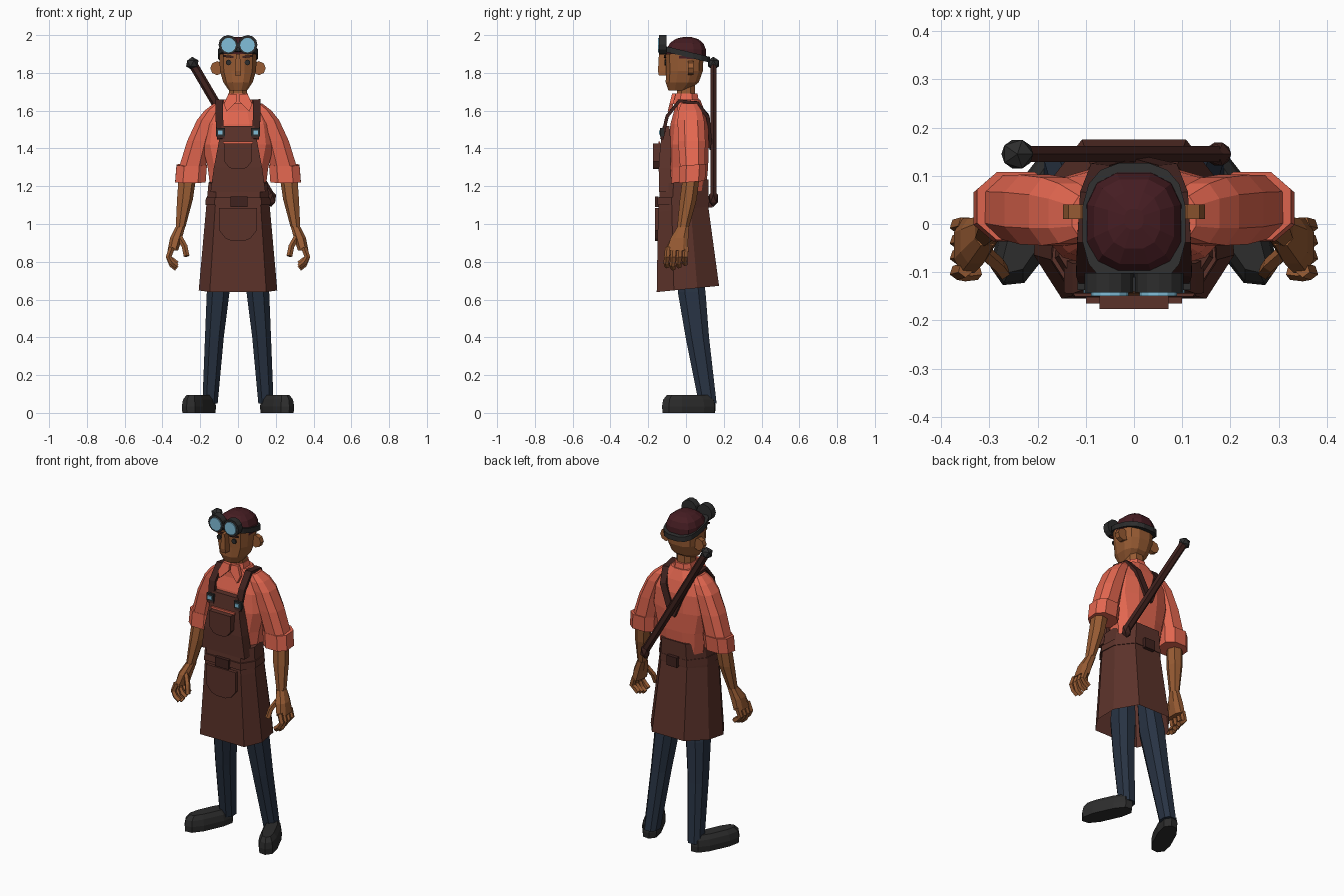
import bpy, bmesh, math
from mathutils import Vector, Matrix

if "Cube" in bpy.data.objects:
    bpy.data.objects.remove(bpy.data.objects["Cube"])


def material(name, r, g, b):
    m = bpy.data.materials.new(name)
    m.diffuse_color = (r, g, b, 1)
    m.use_nodes = True
    m.node_tree.nodes["Principled BSDF"].inputs["Base Color"].default_value = m.diffuse_color
    return m


SKIN = material("skin brown", .31, .105, .033)
SHIRT = material("coral shirt", .77, .135, .08)
APRON = material("apron brown", .105, .032, .023)
LEATHER = material("dark leather", .05, .016, .013)
CAP = material("maroon cap", .06, .012, .016)
GREY = material("charcoal", .026, .026, .026)
NAVY = material("navy cloth", .021, .033, .056)
LENS = material("lens blue", .22, .52, .70)


def finish(name, bm, mat, mirror=False):
    bmesh.ops.recalc_face_normals(bm, faces=bm.faces)
    me = bpy.data.meshes.new(name)
    bm.to_mesh(me)
    bm.free()
    me.materials.append(mat)
    ob = bpy.data.objects.new(name, me)
    bpy.context.collection.objects.link(ob)
    if mirror:
        ob.modifiers.new("mirror", 'MIRROR').use_mirror_merge = False
    return ob


def skin(name, rings, mat, mirror=False, caps=(True, True)):
    bm = bmesh.new()
    vs = [[bm.verts.new(p) for p in r] for r in rings]
    n = len(rings[0])
    for a, b in zip(vs, vs[1:]):
        for i in range(n):
            j = (i + 1) % n
            bm.faces.new((a[i], a[j], b[j], b[i]))
    if caps[0]:
        bm.faces.new(vs[0][::-1])
    if caps[1]:
        bm.faces.new(vs[-1])
    return finish(name, bm, mat, mirror)


def oval(n, p=2.0):
    # unit superellipse outline
    out = []
    for i in range(n):
        a = 2 * math.pi * (i + .5) / n
        c, s = math.cos(a), math.sin(a)
        out.append((math.copysign(abs(c) ** (2 / p), c), math.copysign(abs(s) ** (2 / p), s)))
    return out


def loft(name, sections, mat, prof=None, mirror=False, rot=0, shear=0, caps=(True, True)):
    # stacked horizontal outlines: (x, y, z, half width, half depth)
    prof = prof or oval(8, 2.5)
    turn = Matrix.Rotation(rot, 3, 'Z')
    rings = []
    for x, y, z, rx, ry in sections:
        ring = []
        for u, v in prof:
            p = Vector((x, y, z)) + turn @ Vector((u * rx, v * ry, 0))
            p.z += shear * p.y
            ring.append(p)
        rings.append(ring)
    return skin(name, rings, mat, mirror, caps)


def bar(name, pts, w, t, mat, hint=(1, 0, 0), n=4, mirror=False):
    # strap or rod following a path
    pts = [Vector(p) for p in pts]
    k = math.sqrt(2) if n == 4 else 1
    rings = []
    for i, p in enumerate(pts):
        d = (pts[min(i + 1, len(pts) - 1)] - pts[max(i - 1, 0)]).normalized()
        s = Vector(hint)
        s = (s - d * s.dot(d)).normalized()
        u = d.cross(s)
        rings.append([p + s * (w * k * math.cos(a)) + u * (t * k * math.sin(a))
                      for a in [2 * math.pi * (j + .5) / n for j in range(n)]])
    return skin(name, rings, mat, mirror)


def plate(name, outline, y, thick, mat, mirror=False, slope=0):
    # flat xz outline, front at y, thickened backwards
    z0 = outline[0][1]
    rings = [[Vector((x, yy + slope * (z - z0), z)) for x, z in outline] for yy in (y, y + thick)]
    return skin(name, rings, mat, mirror)


def disc(x, z, r, n=12):
    return [(x + r * math.cos(2 * math.pi * i / n), z + r * math.sin(2 * math.pi * i / n)) for i in range(n)]


def rect(x, z, w, h):
    return [(x - w, z - h), (x + w, z - h), (x + w, z + h), (x - w, z + h)]


def ball(name, loc, size, mat, mirror=False):
    bm = bmesh.new()
    bmesh.ops.create_icosphere(bm, subdivisions=1, radius=1)
    bmesh.ops.scale(bm, vec=size, verts=bm.verts)
    bmesh.ops.translate(bm, vec=loc, verts=bm.verts)
    return finish(name, bm, mat, mirror)


# head
HEAD = oval(12, 2.6)
loft("head", [(0, -.04, 1.708, .05, .055), (0, -.02, 1.75, .08, .09),
              (0, -.008, 1.81, .098, .1), (0, -.008, 1.9, .102, .104)], SKIN, HEAD)
loft("neck", [(0, 0, 1.62, .055, .055), (0, 0, 1.74, .05, .05)], SKIN)
loft("nose", [(0, -.115, 1.785, .024, .04), (0, -.12, 1.81, .024, .04),
              (0, -.118, 1.9, .014, .036)], SKIN, oval(4, 2))
plate("ear", disc(.11, 1.825, .037, 8), .01, .03, SKIN, True)
plate("eye", disc(.05, 1.855, .015, 8), -.114, .009, GREY, True)
plate("eyebrow", [(.025, 1.878), (.08, 1.885), (.08, 1.895), (.025, 1.89)], -.116, .009, LEATHER, True)

# cap and goggles
loft("cap", [(0, .002, 1.875, .102, .108), (0, .002, 1.925, .1, .107), (0, .005, 1.958, .085, .09),
             (0, .008, 1.98, .055, .06), (0, .01, 1.99, .02, .022)], CAP, HEAD, shear=-.03)
loft("goggle_strap", [(0, 0, 1.885, .108, .128), (0, 0, 1.915, .108, .128)], GREY, oval(16, 2.7), shear=-.24)
plate("goggle_rim", disc(.052, 1.949, .051), -.142, .04, GREY, True)
plate("goggle_lens", disc(.05, 1.947, .039), -.149, .008, LENS, True)
plate("goggle_bridge", rect(0, 1.945, .02, .012), -.14, .03, GREY)

# shirt
loft("shirt_body", [(0, .005, 1.15, .145, .1), (0, .012, 1.3, .165, .108), (0, .014, 1.42, .195, .11),
                    (0, .018, 1.53, .18, .103), (0, .018, 1.6, .145, .083),
                    (0, .008, 1.66, .075, .068)], SHIRT, oval(12, 2.5))
loft("collar", [(0, 0, 1.635, .072, .075), (0, .003, 1.69, .055, .062)], SHIRT)
plate("collar_flap", [(.005, 1.685), (.005, 1.65), (.06, 1.595), (.075, 1.635), (.05, 1.69)],
      -.075, .02, SHIRT, True, .25)
loft("sleeve", [(.1, .016, 1.638, .03, .045), (.135, .022, 1.6, .045, .066), (.165, .026, 1.55, .056, .075),
                (.205, .03, 1.44, .068, .077), (.245, .035, 1.29, .075, .07)], SHIRT, mirror=True)
loft("sleeve_cuff", [(.252, .032, 1.22, .086, .073), (.245, .037, 1.31, .086, .075)], SHIRT,
     mirror=True, shear=.08)

# arms and hands
loft("forearm", [(.268, .03, 1.27, .05, .045), (.283, .012, 1.13, .044, .046),
                 (.305, -.015, .985, .027, .032)], SKIN, oval(7), True)
loft("palm", [(.305, -.015, .985, .027, .032), (.328, -.035, .925, .034, .05),
              (.345, -.045, .86, .03, .06)], SKIN, mirror=True)
for i in range(4):
    y = -.095 + i * .032
    d = .012 * abs(i - 1)
    bar("finger", [(.35, y, .875), (.367, y - .005, .825), (.35, y - .008, .785 + d), (.325, y - .005, .765 + d)],
        .016, .016, SKIN, (0, 1, 0), 5, True)
bar("thumb", [(.315, -.055, .94), (.282, -.085, .88), (.272, -.1, .83)], .016, .016, SKIN, (0, 1, 0), 5, True)

# apron
WRAP = [(-.72, -1), (.72, -1), (1, -.45), (.95, .3), (.52, 1), (-.52, 1), (-.95, .3), (-1, -.45)]
loft("apron_skirt", [(0, .01, .655, .208, .165), (0, -.015, 1.08, .17, .133), (0, -.008, 1.225, .156, .128)],
     APRON, WRAP, shear=.1, caps=(False, True))
loft("apron_bib", [(0, -.108, 1.17, .148, .036), (0, -.113, 1.3, .13, .032), (0, -.108, 1.4, .11, .03),
                   (0, -.105, 1.52, .088, .018)], APRON, oval(4, 40))
loft("apron_belt", [(0, -.015, 1.1, .173, .137), (0, -.015, 1.14, .17, .135)], APRON, WRAP)
plate("belt_buckle", rect(.005, 1.118, .045, .028), -.165, .02, LEATHER)
plate("back_buckle", rect(0, 1.118, .035, .03), .11, .03, LEATHER)


def pocket(name, x, top, w, h, y, thick):
    c = .35 * w
    o = [(x - w, top), (x - w, top - h + c * 1.6), (x - w + c, top - h + c * .35), (x - w * .3, top - h)]
    o += [(2 * x - a, b) for a, b in reversed(o)]
    plate(name, o, y, thick, APRON)


pocket("skirt_pocket", 0, 1.085, .1, .175, -.165, .02)
pocket("bib_pocket", 0, 1.425, .072, .135, -.176, .05)
plate("pocket_piping", rect(0, 1.431, .08, .006), -.146, .009, SHIRT)

# shoulder straps, meeting on the back
bar("shoulder_strap", [(.09, -.128, 1.45), (.1, -.1, 1.57), (.098, -.035, 1.652), (.092, .06, 1.64),
                       (.07, .115, 1.57), (0, .132, 1.40)], .02, .009, LEATHER, mirror=True)
plate("strap_clip", rect(.093, 1.485, .024, .022), -.137, .02, GREY, True)
plate("strap_clip_face", rect(.093, 1.485, .012, .01), -.143, .008, LENS, True)

# rod carried on the back
bar("rod", [(-.235, .145, 1.84), (-.1, .145, 1.61), (.17, .145, 1.15)], .019, .024, LEATHER, (0, 1, 0), 6)
ball("rod_head", (-.242, .145, 1.85), (.037, .035, .035), GREY)
ball("rod_end", (.175, .145, 1.135), (.03, .028, .045), LEATHER)

# trousers and shoes
loft("trouser_leg", [(.085, .015, .86, .055, .06), (.105, .03, .64, .064, .078), (.125, .06, .4, .053, .066),
                     (.148, .115, .05, .043, .05)], NAVY, mirror=True)
loft("shoe", [(.207, .015, 0, .054, .153), (.207, .015, .035, .057, .156), (.207, .015, .07, .05, .15),
              (.207, .013, .095, .034, .125)], GREY, oval(10, 2.7), True, rot=.43)
